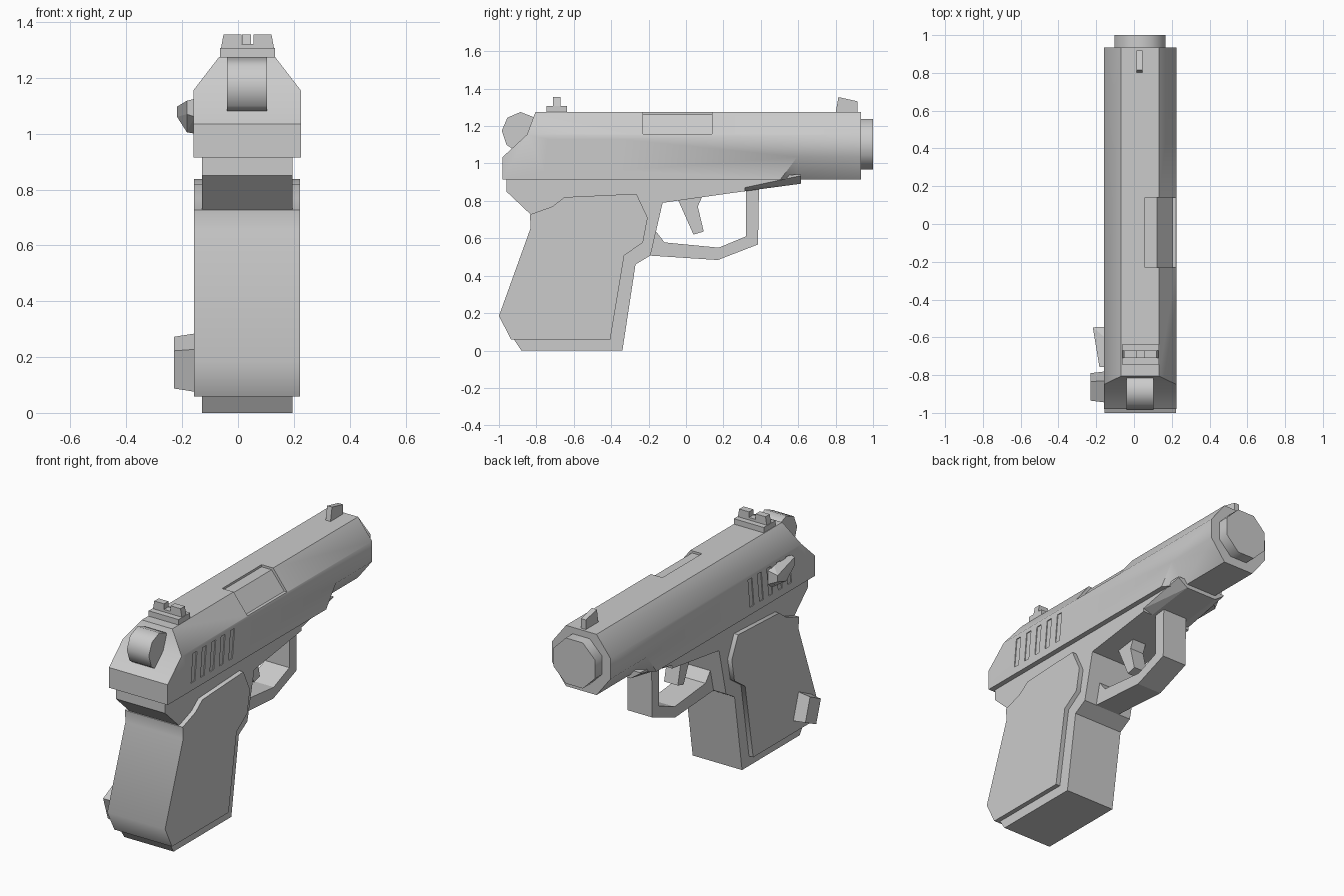
import bpy, bmesh, math
from mathutils import Vector

if "Cube" in bpy.data.objects:
    bpy.data.objects.remove(bpy.data.objects["Cube"])

CX = 0.0325  # centre plane of the body


def finish(name, bm, smooth=None):
    bmesh.ops.remove_doubles(bm, verts=bm.verts, dist=1e-5)
    bmesh.ops.recalc_face_normals(bm, faces=bm.faces)
    me = bpy.data.meshes.new(name)
    bm.to_mesh(me)
    bm.free()
    ob = bpy.data.objects.new(name, me)
    bpy.context.collection.objects.link(ob)
    if smooth:
        shade(ob, smooth)
    return ob


def activate(ob):
    bpy.ops.object.select_all(action='DESELECT')
    ob.select_set(True)
    bpy.context.view_layer.objects.active = ob


def shade(ob, deg):
    activate(ob)
    bpy.ops.object.shade_smooth_by_angle(angle=math.radians(deg))


def prism(name, pts, a, b, axis='X', smooth=None):
    """Extrude a (y,z) profile along X, or an (x,z) profile along Y."""
    bm = bmesh.new()
    put = (lambda p, t: (t, p[0], p[1])) if axis == 'X' else (lambda p, t: (p[0], t, p[1]))
    lo = [bm.verts.new(put(p, a)) for p in pts]
    hi = [bm.verts.new(put(p, b)) for p in pts]
    bm.faces.new(lo)
    bm.faces.new(hi[::-1])
    n = len(pts)
    for i in range(n):
        j = (i + 1) % n
        bm.faces.new((lo[i], lo[j], hi[j], hi[i]))
    return finish(name, bm, smooth)


def centred(name, pts, half, smooth=None):
    return prism(name, pts, CX - half, CX + half, 'X', smooth)


def hull(name, pts):
    bm = bmesh.new()
    for p in pts:
        bm.verts.new(p)
    bmesh.ops.convex_hull(bm, input=bm.verts)
    bmesh.ops.dissolve_limit(bm, angle_limit=0.02, verts=bm.verts, edges=bm.edges)
    return finish(name, bm)


def cut(ob, cutter):
    mod = ob.modifiers.new('cut', 'BOOLEAN')
    mod.operation = 'DIFFERENCE'
    mod.solver = 'EXACT'
    mod.object = cutter
    activate(ob)
    bpy.ops.object.modifier_apply(modifier=mod.name)
    bpy.data.objects.remove(cutter)


# Slide: half cross-sections lofted along y, built on both sides
bm = bmesh.new()
HW, HT = 0.1925, 0.1
stations = [(HW, (-.98, -.98, -.98, -.85, -.805, -.805)),
            (HW, (.505,) * 6), (HT, (.595,) * 6), (HT, (.935,) * 6)]
for s in (1, -1):
    rings = []
    for hb, ys in stations:
        sec = [(0, .915), (hb, .915), (HW, 1.035), (HW, 1.155), (HT, 1.275), (0, 1.275)]
        rings.append([bm.verts.new((CX + s * x, y, z)) for (x, z), y in zip(sec, ys)])
    for a, b in zip(rings, rings[1:]):
        for i in range(5):
            bm.faces.new((a[i], a[i + 1], b[i + 1]))
            bm.faces.new((a[i], b[i + 1], b[i]))
    bm.faces.new(rings[-1])
    r = rings[0]
    m1, m2 = bm.verts.new((CX, -.98, 1.035)), bm.verts.new((CX, -.85, 1.155))
    bm.faces.new((r[0], r[1], r[2], m1))
    bm.faces.new((m1, r[2], r[3], m2))
    bm.faces.new((m2, r[3], r[4], r[5]))
bmesh.ops.remove_doubles(bm, verts=bm.verts, dist=1e-5)
bmesh.ops.recalc_face_normals(bm, faces=bm.faces)
bmesh.ops.dissolve_limit(bm, angle_limit=0.01, verts=bm.verts, edges=bm.edges)
slide = finish('slide', bm)

# Ejection port recess
cut(slide, prism('port_cutter', [(.057, 1.262), (.122, 1.262), (.205, 1.157), (.3, 1.157),
                                 (.3, 1.33), (.057, 1.33)], -.23, .14, 'Y'))

# Shallow slanted grip grooves on both sides of the slide
for i in range(5):
    y = -.76 + i * .088
    groove = [(y, .96), (y + .035, .96), (y + .055, 1.13), (y + .018, 1.13)]
    for s in (1, -1):
        cut(slide, prism('groove_cutter', groove, CX + s * (HW - .005), CX + s * (HW + .05)))
shade(slide, 40)

# Barrel end
R = .135 / math.cos(math.pi / 8)
prism('barrel', [(CX + R * math.cos(math.pi * (k + .5) / 4),
                  1.102 + R * math.sin(math.pi * (k + .5) / 4)) for k in range(8)],
      .85, 1.0, 'Y', 50)

# Sights
prism('front_sight', [(.80, 1.27), (.815, 1.355), (.918, 1.332), (.918, 1.27)], .014, .046)
prism('rear_sight_base', [(-.064, 1.27), (.132, 1.27), (.132, 1.307), (-.064, 1.307)],
      -.745, -.637, 'Y')
prism('rear_sight_blade', [(-.062, 1.3), (.13, 1.3), (.12, 1.355), (.056, 1.355), (.056, 1.322),
                           (.012, 1.322), (.012, 1.355), (-.052, 1.355)], -.71, -.67, 'Y')

# Hammer
centred('hammer', [(-.985, 1.175), (-.955, 1.245), (-.885, 1.275), (-.82, 1.25), (-.78, 1.2),
                   (-.8, 1.1), (-.93, 1.08), (-.96, 1.1)], .072, 50)

# Frame with the grip core
centred('frame', [(-.96, .92), (-.96, .85), (-.83, .727), (-.8, .6), (-.92, .06), (-.88, 0),
                  (-.34, 0), (-.27, .46), (-.19, .508), (-.125, .79), (.315, .852),
                  (.315, .92)], .162)

# Dust cover with slanted lower sides
hull('dust_cover', [(CX + s * h, y, z) for s in (1, -1) for h, y, z in (
    (.1, .31, .851), (.162, .31, .87), (.162, .31, .925),
    (.1, .615, .892), (.162, .615, .935), (.162, .615, .942))])

# Grip panel wrapping the back
centred('grip', [(-1.0, .185), (-.83, .657), (-.835, .727), (-.715, .77), (-.65, .82),
                 (-.265, .838), (-.205, .71), (-.23, .578), (-.33, .508), (-.405, .058),
                 (-.935, .058)], .1895, 50)

# Trigger and guard
centred('trigger', [(-.045, .82), (-.04, .8), (.04, .62), (.095, .636), (.063, .77),
                    (.085, .82), (.06, .85)], .045)
centred('trigger_guard', [(-.20, .508), (.17, .484), (.385, .567), (.39, .865), (.32, .855),
                          (.32, .61), (.175, .55), (-.115, .578), (-.16, .636),
                          (-.2, .636)], .08)

# Safety lever on the left of the slide
hull('safety_lever',
     [(-.155, y, z) for y, z in ((-.545, 1.03), (-.545, 1.11), (-.6, 1.125), (-.757, 1.125),
                                 (-.757, 1.06), (-.68, 1.0), (-.58, 1.0))] +
     [(-.218, -.547, 1.06), (-.218, -.547, 1.097), (-.183, -.757, 1.118),
      (-.183, -.757, 1.07), (-.183, -.68, 1.005)])

# Loop lug on the left of the grip
lug = [(-.945, .228), (-.83, .285), (-.78, .13), (-.895, .075)]
mid = sum((Vector(p) for p in lug), Vector((0, 0))) / 4
outer = [mid + (Vector(p) - mid) * .88 for p in lug]
hull('grip_lug', [(-.15, y, z) for y, z in lug] + [(-.23, p.x, p.y) for p in outer])
